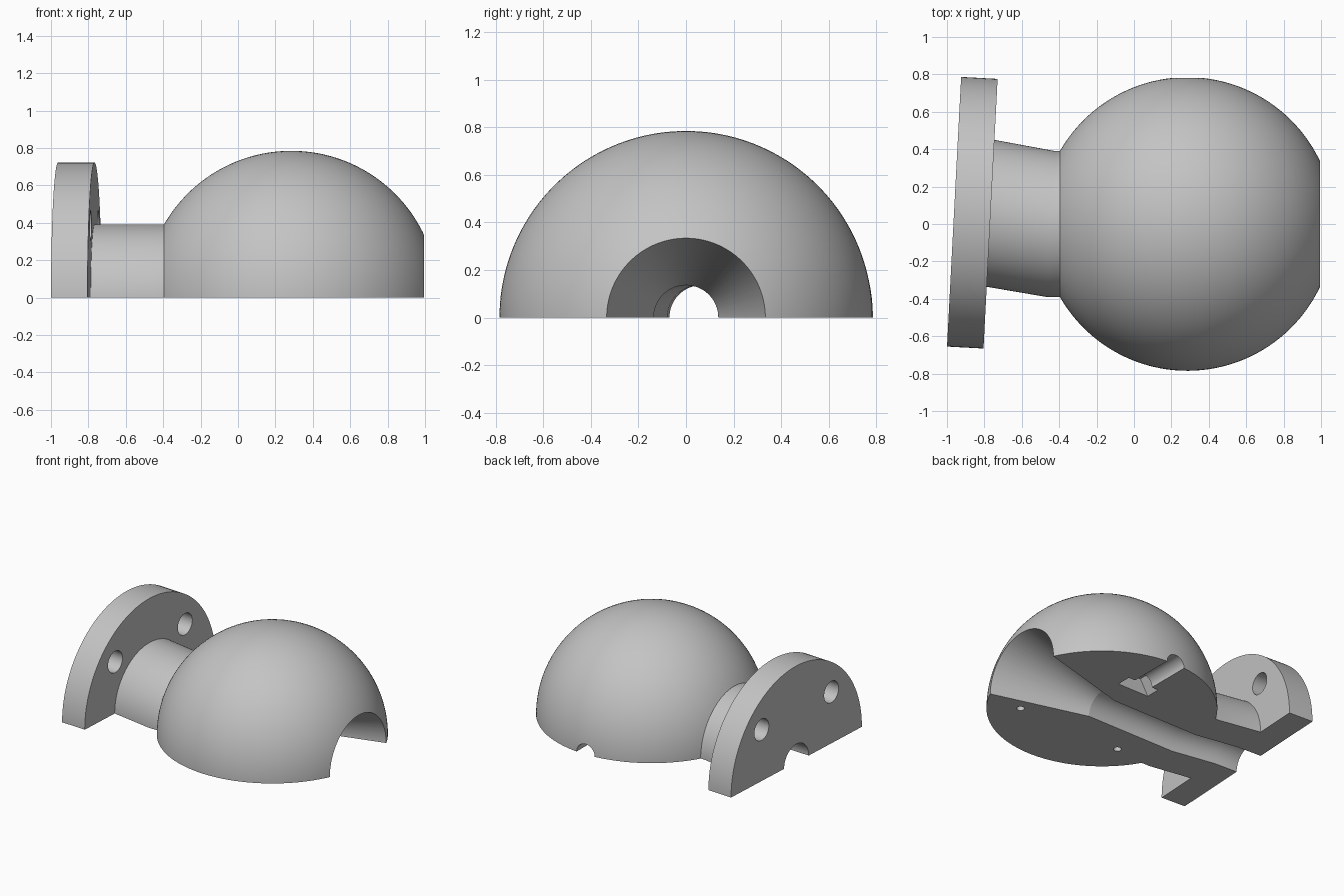
import bpy, bmesh
from math import sin, cos, acos, pi, radians
from mathutils import Vector

cube = bpy.data.objects.get("Cube")
if cube:
    bpy.data.objects.remove(cube, do_unlink=True)

grey = bpy.data.materials.new("plain grey")
grey.use_nodes = True
colour = (0.55, 0.55, 0.55, 1)
grey.diffuse_color = colour
for node in grey.node_tree.nodes:
    if node.type == 'BSDF_PRINCIPLED':
        node.inputs["Base Color"].default_value = colour


def make_object(name, bm):
    bmesh.ops.recalc_face_normals(bm, faces=bm.faces)
    mesh = bpy.data.meshes.new(name)
    bm.to_mesh(mesh)
    bm.free()
    mesh.materials.append(grey)
    obj = bpy.data.objects.new(name, mesh)
    bpy.context.collection.objects.link(obj)
    return obj


def loft(name, rings, sides=128, lateral=0, height=0):
    """Closed solid through circles given as (x, y, tilt in degrees, radius)."""
    bm = bmesh.new()
    loops = []
    for x, y, tilt, radius in rings:
        t = radians(tilt)
        across = Vector((sin(t), cos(t), 0))
        up = Vector((0, 0, 1))
        centre = Vector((x, y, 0)) + across * lateral + up * height
        angles = [(i + 0.5) * 2 * pi / sides for i in range(sides)]
        loops.append([bm.verts.new(centre + (across * cos(a) + up * sin(a)) * radius)
                      for a in angles])
    for a, b in zip(loops, loops[1:]):
        for i in range(sides):
            j = (i + 1) % sides
            bm.faces.new((a[i], a[j], b[j], b[i]))
    bm.faces.new(loops[0])
    bm.faces.new(loops[-1])
    return make_object(name, bm)


def prism(name, start, end, radius, sides, turn=0.0):
    """Cylinder or prism between two points."""
    start, end = Vector(start), Vector(end)
    axis = (end - start).normalized()
    side = Vector((1, 0, 0))
    other = axis.cross(side)
    bm = bmesh.new()
    loops = []
    for p in (start, end):
        loops.append([bm.verts.new(p + (side * cos(a) + other * sin(a)) * radius)
                      for a in [turn + i * 2 * pi / sides for i in range(sides)]])
    for i in range(sides):
        j = (i + 1) % sides
        bm.faces.new((loops[0][i], loops[0][j], loops[1][j], loops[1][i]))
    for loop in loops:
        bm.faces.new(loop)
    return make_object(name, bm)


def combine(target, tool, operation):
    mod = target.modifiers.new(operation, 'BOOLEAN')
    mod.operation = operation
    mod.solver = 'EXACT'
    mod.object = tool
    bpy.context.view_layer.objects.active = target
    bpy.ops.object.modifier_apply(modifier=mod.name)
    bpy.data.objects.remove(tool, do_unlink=True)


# Ball with both ends cut flat
ball_x, ball_r = 0.285, 0.785
first, last = acos(0.715 / ball_r), acos(-0.68 / ball_r)
steps = 56
arc = [first + (last - first) * i / steps for i in range(steps + 1)]
housing = loft("ball_housing", [(ball_x + ball_r * cos(a), 0, 0, ball_r * sin(a))
                                for a in arc])

# Bent neck and tilted flange
neck = loft("neck", [(-0.3, 0, 0, 0.391), (-0.445, 0, 3, 0.391),
                     (-0.85, 0.0715, 10, 0.391)])
flange = loft("flange", [(-0.767, 0.055, 3, 0.722), (-0.962, 0.0655, 3, 0.722)])
combine(housing, neck, 'UNION')
combine(housing, flange, 'UNION')

# Conical mouth leading into the bent bore
bore = loft("bore", [(1.1, 0, 0, 0.363), (ball_x, 0, 0, 0.136), (-0.445, 0, 3, 0.136),
                     (-0.77, 0.057, 5, 0.136), (-1.1, 0.073, 3, 0.136)])
combine(housing, bore, 'DIFFERENCE')

# Flange bolt holes
for side in (-1, 1):
    hole = loft("bolt_hole", [(-0.72, 0.0525, 3, 0.08), (-1.05, 0.07, 3, 0.08)],
                48, side * 0.385, 0.385)
    combine(housing, hole, 'DIFFERENCE')

# Radial screw channel with its nut pocket
combine(housing, prism("screw_channel", (ball_x, 0.38, 0), (ball_x, 0.9, 0),
                       0.075, 48, pi / 48), 'DIFFERENCE')
combine(housing, prism("nut_pocket", (ball_x, 0.33, 0), (ball_x, 0.44, 0),
                       0.13, 6), 'DIFFERENCE')

# Small locating holes in the flat face
for x in (0.71, -0.15):
    pin = prism("pin_hole", (x, -0.355, -0.1), (x, -0.355, 0.1), 0.027, 40)
    combine(housing, pin, 'DIFFERENCE')

# Remove the lower half
bm = bmesh.new()
bmesh.ops.create_cube(bm, size=4)
bmesh.ops.translate(bm, verts=bm.verts, vec=(0, 0, -2))
combine(housing, make_object("lower_half", bm), 'DIFFERENCE')

bpy.ops.object.select_all(action='DESELECT')
housing.select_set(True)
bpy.context.view_layer.objects.active = housing
bpy.ops.object.shade_smooth_by_angle(angle=radians(12))
